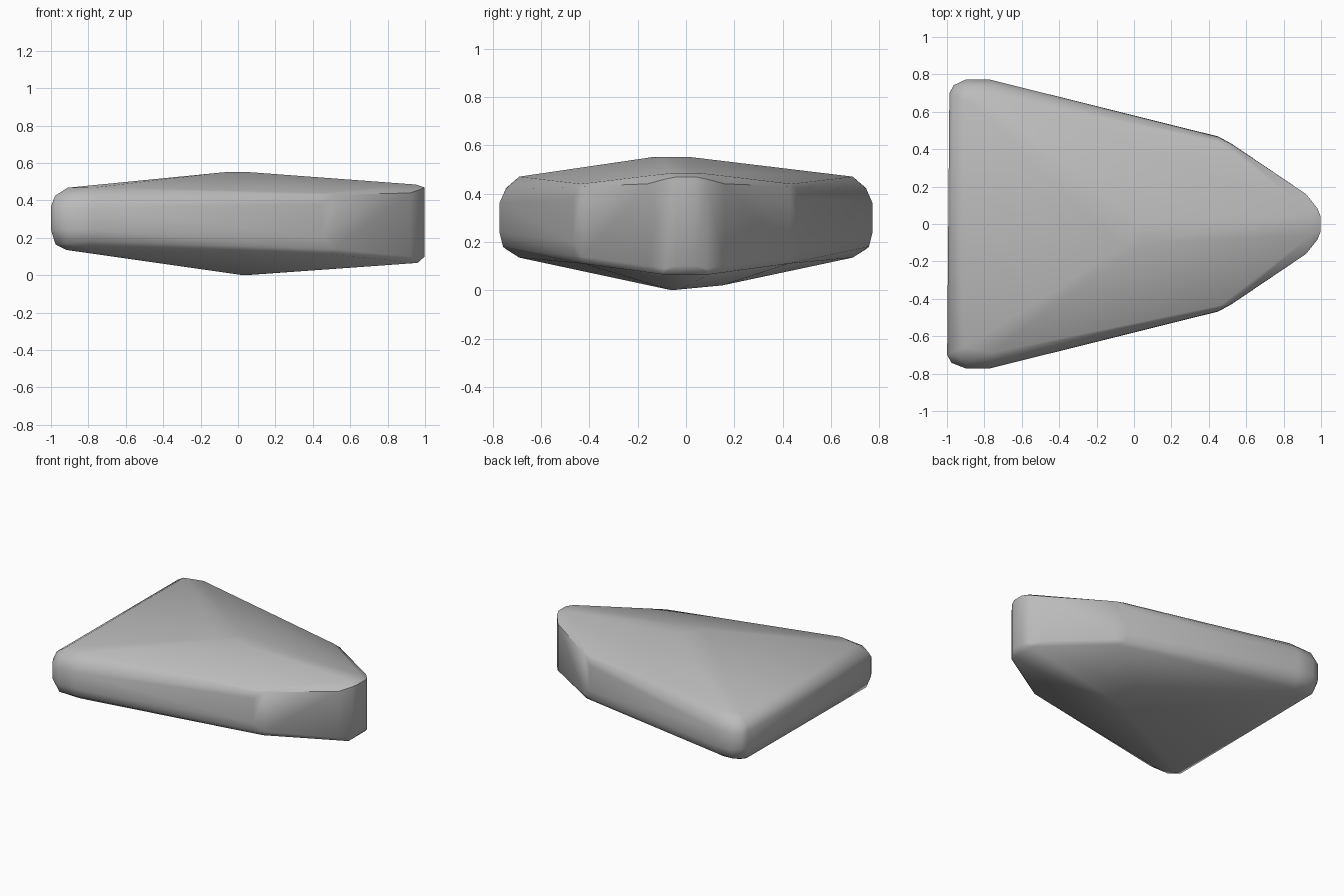
import bpy
import bmesh

cube = bpy.data.objects.get("Cube")
if cube:
    bpy.data.objects.remove(cube, do_unlink=True)

# Half outlines stacked by level, from the back corner round to the nose
RINGS = [
    # lower rim
    [(-0.91, 0.66, 0.135), (-0.79, 0.69, 0.135), (0.5, 0.425, 0.11), (0.96, 0.1, 0.066)],
    # lower side
    [(-0.97, 0.68, 0.165), (-0.91, 0.745, 0.17), (-0.78, 0.757, 0.18), (0.45, 0.458, 0.14)],
    # widest belt, low
    [(-0.993, 0.7, 0.24), (-0.97, 0.742, 0.25), (-0.9, 0.772, 0.24), (-0.77, 0.772, 0.24),
     (0.45, 0.468, 0.2), (0.52, 0.43, 0.14), (0.92, 0.16, 0.1), (0.98, 0.085, 0.09), (0.998, 0.04, 0.1)],
    # widest belt, high
    [(-0.993, 0.7, 0.37), (-0.97, 0.742, 0.36), (-0.9, 0.772, 0.36), (-0.77, 0.772, 0.36),
     (0.45, 0.466, 0.38), (0.52, 0.428, 0.43), (0.92, 0.16, 0.44), (0.98, 0.085, 0.46), (0.998, 0.04, 0.469)],
    # upper side
    [(-0.972, 0.69, 0.425), (-0.9, 0.742, 0.425), (-0.76, 0.746, 0.42), (0.45, 0.455, 0.425)],
    # upper rim
    [(-0.905, 0.66, 0.468), (-0.76, 0.69, 0.47), (0.46, 0.435, 0.44), (0.95, 0.06, 0.485)],
]
# Blunt crown above and keel below
CROWN = [(-0.06, -0.13, 0.552), (0.05, -0.1, 0.552), (0.03, 0.01, 0.552)]
KEEL = [(0.03, -0.06, 0.0), (0.08, -0.03, 0.003), (0.03, 0.15, 0.02)]

bm = bmesh.new()
for ring in RINGS:
    for x, y, z in ring:
        for side in (1, -1):
            # The back edge runs slightly askew
            skew = 0.006 * side if x < -0.9 else 0
            bm.verts.new((x + skew, y * side, z))
for point in CROWN + KEEL:
    bm.verts.new(point)

# Wrap the outlines in one tight faceted skin
hull = bmesh.ops.convex_hull(bm, input=bm.verts[:])
spare = {v for v in hull["geom_interior"] + hull["geom_unused"] if isinstance(v, bmesh.types.BMVert)}
bmesh.ops.delete(bm, geom=list(spare), context="VERTS")
bmesh.ops.recalc_face_normals(bm, faces=bm.faces[:])

mesh = bpy.data.meshes.new("stone_body")
bm.to_mesh(mesh)
bm.free()
body = bpy.data.objects.new("stone_body", mesh)
bpy.context.collection.objects.link(body)

# Plain grey stone
grey = bpy.data.materials.new("stone_grey")
grey.use_nodes = True
colour = (0.5, 0.5, 0.5, 1)
grey.diffuse_color = colour
grey.node_tree.nodes["Principled BSDF"].inputs["Base Color"].default_value = colour
mesh.materials.append(grey)

# Soft rounding with crisp rims
bpy.ops.object.select_all(action="DESELECT")
body.select_set(True)
bpy.context.view_layer.objects.active = body
bpy.ops.object.shade_smooth_by_angle(angle=0.65)
